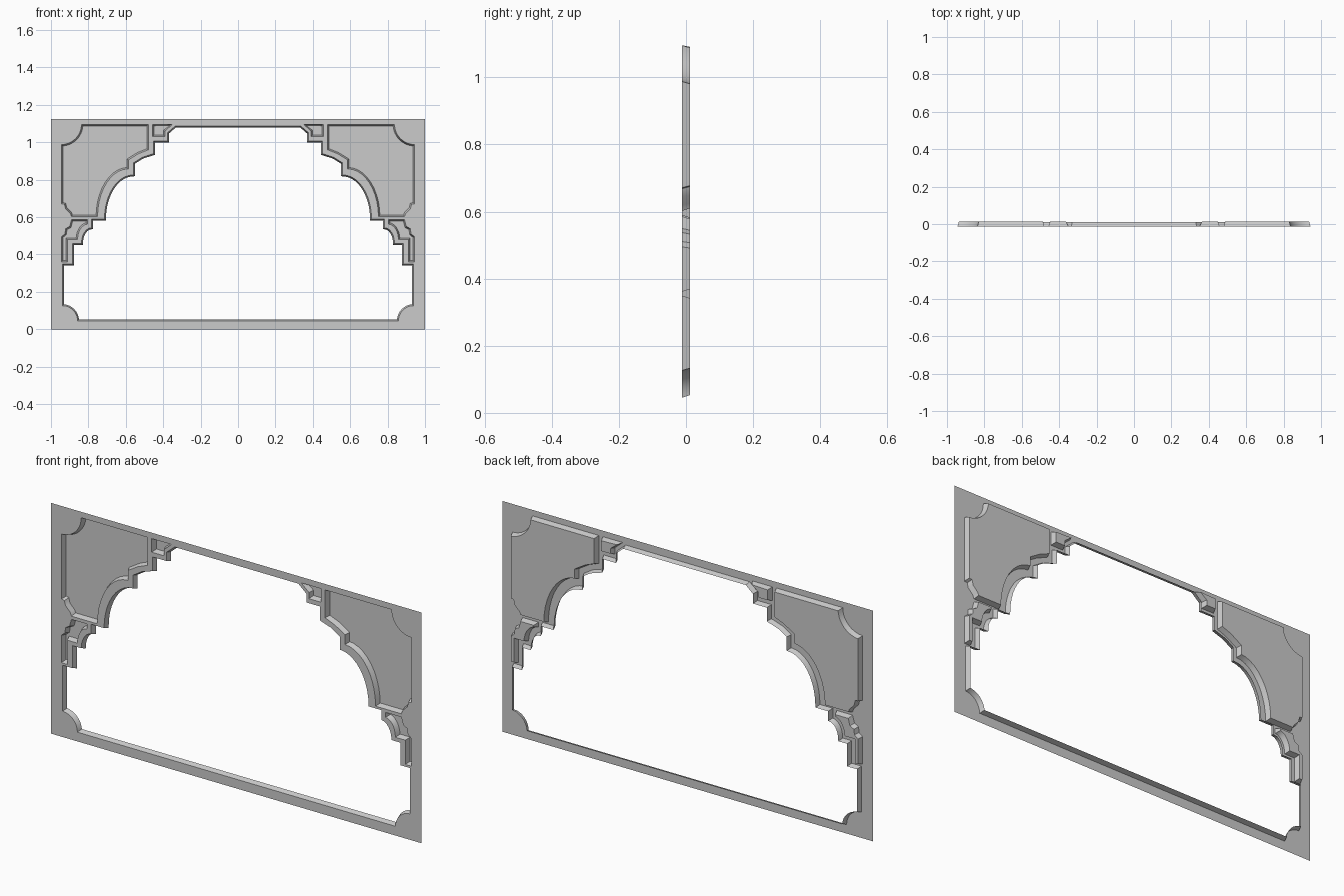
import bpy
import bmesh
from math import sin, cos, pi, radians
from mathutils import Vector

cube = bpy.data.objects.get("Cube")
if cube:
    bpy.data.objects.remove(cube, do_unlink=True)

FRONT, BACK = -0.0125, 0.0125
TAPER = 0.008          # how far the walls lean inward

grey = bpy.data.materials.new("plain_grey")
grey.use_nodes = True
GREY = (0.6, 0.6, 0.6, 1)
grey.diffuse_color = GREY
grey.node_tree.nodes["Principled BSDF"].inputs["Base Color"].default_value = GREY


def arc(start, centre, end, steps=10):
    """Quarter ellipse from start to end around a centre."""
    s, c, e = Vector(start), Vector(centre), Vector(end)
    turns = [i / steps * pi / 2 for i in range(steps + 1)]
    return [tuple(c + (s - c) * cos(t) + (e - c) * sin(t)) for t in turns]


def counter_clockwise(loop):
    area = sum(a[0] * b[1] - b[0] * a[1] for a, b in zip(loop, loop[1:] + loop[:1]))
    return loop if area > 0 else loop[::-1]


def mirrored(loop):
    return [(-x, z) for x, z in loop]


def shrink(loop, width):
    """Move every side of a counter-clockwise loop inward."""
    pts = [Vector(p) for p in loop]
    result = []
    for i, p in enumerate(pts):
        d1 = (p - pts[i - 1]).normalized()
        d2 = (pts[(i + 1) % len(pts)] - p).normalized()
        n1, n2 = Vector((-d1.y, d1.x)), Vector((-d2.y, d2.x))
        result.append(tuple(p + (n1 + n2) * width / max(1 + n1.dot(n2), 0.4)))
    return result


def ring(bm, loop, y):
    return [bm.verts.new((x, y, z)) for x, z in loop]


def finish(bm, name):
    mesh = bpy.data.meshes.new(name)
    bm.to_mesh(mesh)
    bm.free()
    mesh.materials.append(grey)
    mesh.shade_smooth()
    mesh.set_sharp_from_angle(angle=radians(30))
    obj = bpy.data.objects.new(name, mesh)
    bpy.context.collection.objects.link(obj)


def pressed(name, loop, back, capped):
    """Leaning wall behind an outline, with an optional back panel."""
    loop = counter_clockwise(loop)
    bm = bmesh.new()
    f = ring(bm, loop, FRONT)
    b = ring(bm, shrink(loop, TAPER), back)
    for i in range(len(f)):
        j = (i + 1) % len(f)
        bm.faces.new((f[i], f[j], b[j], b[i]))
    if capped:
        bm.faces.new(b)
    finish(bm, name)


# Right half of the stepped opening, top to bottom
half = [(0.334, 1.088), (0.377, 1.051), (0.377, 1.008), (0.452, 1.008),
        (0.452, 0.939), (0.511, 0.92), (0.559, 0.89)]
half += arc((0.559, 0.826), (0.559, 0.591), (0.714, 0.591))
half += [(0.783, 0.591)]
half += arc((0.783, 0.543), (0.783, 0.46), (0.837, 0.46), 6)
half += [(0.885, 0.46), (0.885, 0.35), (0.938, 0.35)]
half += arc((0.938, 0.126), (0.938, 0.045), (0.858, 0.045))
opening = half + mirrored(half)[::-1]

# Large spandrel panel
spandrel = [(0.479, 1.096), (0.479, 0.96), (0.532, 0.939), (0.586, 0.906)]
spandrel += arc((0.586, 0.858), (0.586, 0.602), (0.751, 0.602))
spandrel += [(0.89, 0.602), (0.897, 0.62), (0.922, 0.645), (0.928, 0.668), (0.944, 0.671)]
spandrel += arc((0.944, 0.988), (0.944, 1.096), (0.837, 1.096))

# Small bracket panels above and below it
upper = [(0.457, 1.096), (0.35, 1.096), (0.391, 1.06), (0.391, 1.03), (0.457, 1.03)]
lower = [(0.89, 0.586), (0.805, 0.586)]
lower += arc((0.805, 0.562), (0.805, 0.479), (0.858, 0.479), 6)
lower += [(0.912, 0.479), (0.912, 0.361), (0.944, 0.361), (0.944, 0.495),
          (0.925, 0.511), (0.922, 0.538), (0.9, 0.55)]

panels = {"spandrel_panel": spandrel, "upper_bracket_panel": upper,
          "lower_bracket_panel": lower}
loops = [opening]
for name, outline in panels.items():
    for side, shape in (("left", outline), ("right", mirrored(outline))):
        pressed(f"{side}_{name}", shape, BACK, True)
        loops.append(shape)
pressed("opening_edge", opening, BACK - 0.001, False)

# Flat frame face with the opening and panels cut out
bm = bmesh.new()
border = [(-1, 0), (1, 0), (1, 1.125), (-1, 1.125)]
edges = []
for loop in [border] + loops:
    v = ring(bm, loop, FRONT)
    edges += [bm.edges.new((v[i - 1], v[i])) for i in range(len(v))]
bmesh.ops.triangle_fill(bm, edges=edges, use_beauty=True, normal=(0, -1, 0))
for face in bm.faces:
    face.normal_update()
    if face.normal.y > 0:
        face.normal_flip()
bmesh.ops.dissolve_limit(bm, angle_limit=0.01, verts=[], edges=bm.edges[:])
finish(bm, "frame_face")
